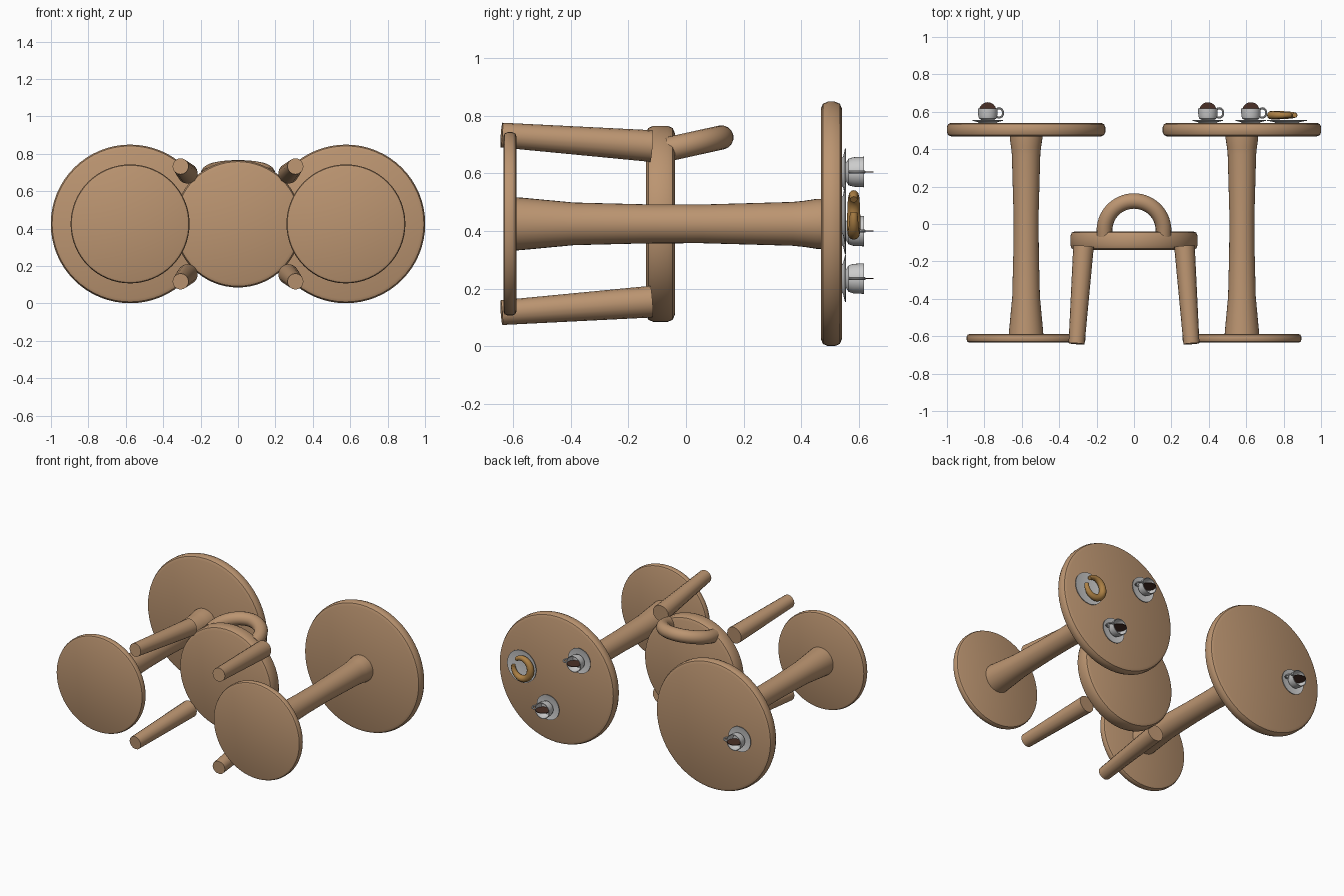
import bpy, bmesh, math
from mathutils import Vector, Matrix

if "Cube" in bpy.data.objects:
    bpy.data.objects.remove(bpy.data.objects["Cube"])


def material(name, rgb):
    m = bpy.data.materials.new(name)
    m.diffuse_color = (*rgb, 1)
    m.use_nodes = True
    m.node_tree.nodes["Principled BSDF"].inputs["Base Color"].default_value = m.diffuse_color
    return m


WOOD = material("wood", (0.50, 0.30, 0.165))
CHINA = material("china", (0.85, 0.85, 0.85))
COFFEE = material("coffee", (0.07, 0.03, 0.02))
PASTRY = material("pastry", (0.42, 0.22, 0.06))
MID_Z = 0.425


def finish(ob, mat):
    bpy.ops.object.select_all(action='DESELECT')
    ob.select_set(True)
    bpy.context.view_layer.objects.active = ob
    if ob.type == 'CURVE':
        bpy.ops.object.convert(target='MESH')
        ob = bpy.context.object
    ob.data.materials.clear()
    ob.data.materials.append(mat)
    bpy.ops.object.shade_smooth_by_angle(angle=math.radians(35))
    return ob


def lathe(name, profile, x, z, mat, sides=48):
    """Revolve (radius, y) points around a y-parallel axis through (x, z)."""
    bm = bmesh.new()
    vs = [bm.verts.new((r, y, 0)) for r, y in profile]
    es = [bm.edges.new(p) for p in zip(vs, vs[1:])]
    bmesh.ops.spin(bm, geom=vs + es, cent=(0, 0, 0), axis=(0, 1, 0),
                   angle=math.tau, steps=sides, use_duplicate=False)
    bmesh.ops.remove_doubles(bm, verts=bm.verts, dist=1e-5)
    bmesh.ops.recalc_face_normals(bm, faces=bm.faces)
    me = bpy.data.meshes.new(name)
    bm.to_mesh(me)
    bm.free()
    ob = bpy.data.objects.new(name, me)
    ob.location = (x, 0, z)
    bpy.context.collection.objects.link(ob)
    return finish(ob, mat)


def tube(name, points, radii, mat, res=6):
    """Capped tube through points with a radius at each one."""
    cu = bpy.data.curves.new(name, 'CURVE')
    cu.dimensions = '3D'
    cu.bevel_depth = 1
    cu.bevel_resolution = res
    cu.use_fill_caps = True
    sp = cu.splines.new('POLY')
    sp.points.add(len(points) - 1)
    for p, co, r in zip(sp.points, points, radii):
        p.co = (*co, 1)
        p.radius = r
    ob = bpy.data.objects.new(name, cu)
    bpy.context.collection.objects.link(ob)
    return finish(ob, mat)


def slab(name, x, r, y0, y1, c):
    """Round board with softened rim."""
    k = c * 0.3
    return lathe(name, [(0, y0), (r - c, y0), (r - k, y0 + k), (r, y0 + c),
                        (r, y1 - c), (r - k, y1 - k), (r - c, y1), (0, y1)],
                 x, MID_Z, WOOD, 64)


# two round tables, lying with their tops towards +y
for side, x in (("left", -0.577), ("right", 0.577)):
    slab(side + "_table_top", x, 0.424, 0.468, 0.541, 0.024)
    slab(side + "_table_base", x, 0.318, -0.634, -0.588, 0.015)
    lathe(side + "_table_column",
          [(0, -0.60), (0.093, -0.60), (0.091, -0.57), (0.074, -0.39), (0.068, -0.15),
           (0.067, 0.05), (0.076, 0.37), (0.080, 0.41), (0.087, 0.455), (0.087, 0.48), (0, 0.48)],
          x, MID_Z, WOOD, 32)

# chair seat, legs and arched back
slab("chair_seat", 0, 0.34, -0.138, -0.039, 0.024)
for sx in (-1, 1):
    for sz in (-1, 1):
        tube("chair_leg", [(sx * 0.307, -0.64, MID_Z + sz * 0.308),
                           (sx * 0.27, -0.12, MID_Z + sz * 0.27)], [0.043, 0.055], WOOD)

ARCH_R = 0.158
flat = [(-ARCH_R, -0.062)]
flat += [(-ARCH_R * math.cos(math.pi * i / 28), -0.035 + ARCH_R * math.sin(math.pi * i / 28))
         for i in range(29)]
flat += [(ARCH_R, -0.062)]
tube("chair_back_arch", [(x, y, 0.69 + 0.22 * (y + 0.035)) for x, y in flat],
     [0.042] * len(flat), WOOD)


def dish(name, x, z, r):
    lathe(name, [(0, 0.538), (r * 0.55, 0.538), (r * 0.65, 0.545), (r, 0.552), (r, 0.556),
                 (r * 0.62, 0.55), (0, 0.549)], x, z, CHINA)


# coffee cups on saucers, with upright coffee discs
for x, z in ((-0.782, 0.40), (0.395, 0.605), (0.625, 0.235)):
    dish("saucer", x, z, 0.082)
    lathe("cup", [(0, 0.549), (0.030, 0.549), (0.033, 0.556), (0.046, 0.564), (0.051, 0.58),
                  (0.053, 0.617), (0.049, 0.617), (0.047, 0.582), (0.040, 0.566), (0, 0.562)],
          x, z, CHINA, 32)
    arc = [math.radians(-125 + 250 * i / 16) for i in range(17)]
    tube("cup_handle", [(x + 0.061 + 0.021 * math.cos(a), 0.594 + 0.025 * math.sin(a), z)
                        for a in arc], [0.0055] * 17, CHINA, 2)
    bpy.ops.mesh.primitive_cylinder_add(vertices=32, radius=0.046, depth=0.004,
                                        location=(x, 0.605, z))
    bpy.context.object.name = "coffee"
    finish(bpy.context.object, COFFEE)

# pastry crescent on a plate
dish("pastry_plate", 0.818, 0.455, 0.106)
n = 32
ang = [math.radians(50 + 315 * i / n) for i in range(n + 1)]
tube("pastry", [(0.797 + 0.063 * math.cos(a), 0.582, 0.458 + 0.067 * math.sin(a)) for a in ang],
     [0.013 + 0.010 * math.sin(math.pi * i / n) for i in range(n + 1)], PASTRY, 4)
